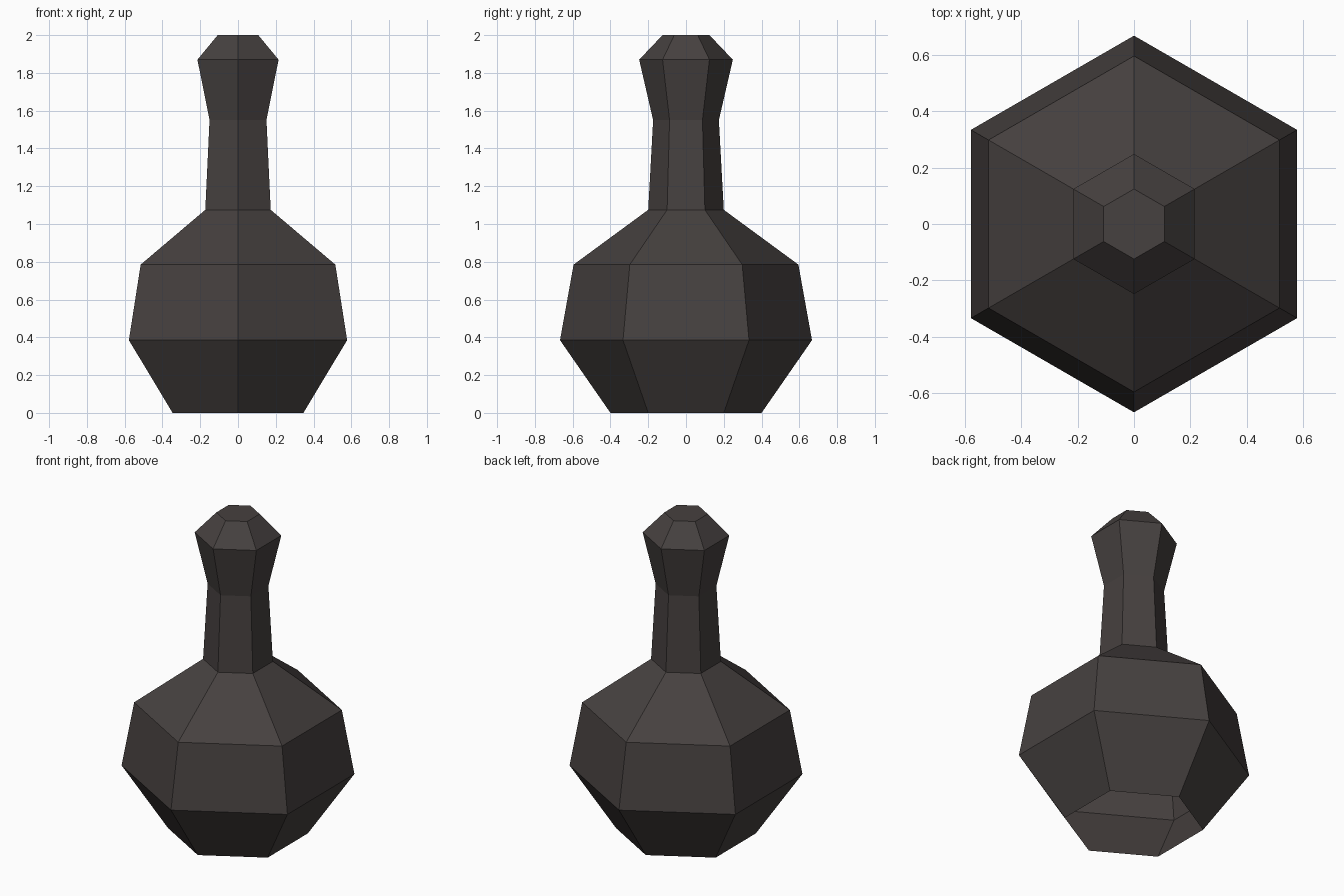
import bpy, bmesh, math

if "Cube" in bpy.data.objects:
    bpy.data.objects.remove(bpy.data.objects["Cube"])

SIDES = 6
# Bottle profile: (corner radius, height); open underneath, closed on top
PROFILE = [(0.40, 0.0), (0.667, 0.385), (0.595, 0.785), (0.20, 1.075),
           (0.174, 1.55), (0.248, 1.87), (0.124, 2.0)]

# Single dark colour
dark = bpy.data.materials.new("dark_charcoal")
dark.diffuse_color = (0.061, 0.052, 0.050, 1.0)
dark.use_nodes = True
dark.node_tree.nodes["Principled BSDF"].inputs["Base Color"].default_value = dark.diffuse_color

# Six-sided flask, corners pointing along y
bm = bmesh.new()
rings = []
for r, z in PROFILE:
    ring = []
    for i in range(SIDES):
        a = math.pi / 2 + i * math.tau / SIDES
        ring.append(bm.verts.new((r * math.cos(a), r * math.sin(a), z)))
    rings.append(ring)

# Wall bands
for low, high in zip(rings, rings[1:]):
    for i in range(SIDES):
        j = (i + 1) % SIDES
        bm.faces.new((low[i], low[j], high[j], high[i]))

# Stopper top
bm.faces.new(rings[-1])

mesh = bpy.data.meshes.new("flask")
bm.to_mesh(mesh)
bm.free()
mesh.materials.append(dark)
flask = bpy.data.objects.new("flask", mesh)
bpy.context.collection.objects.link(flask)
